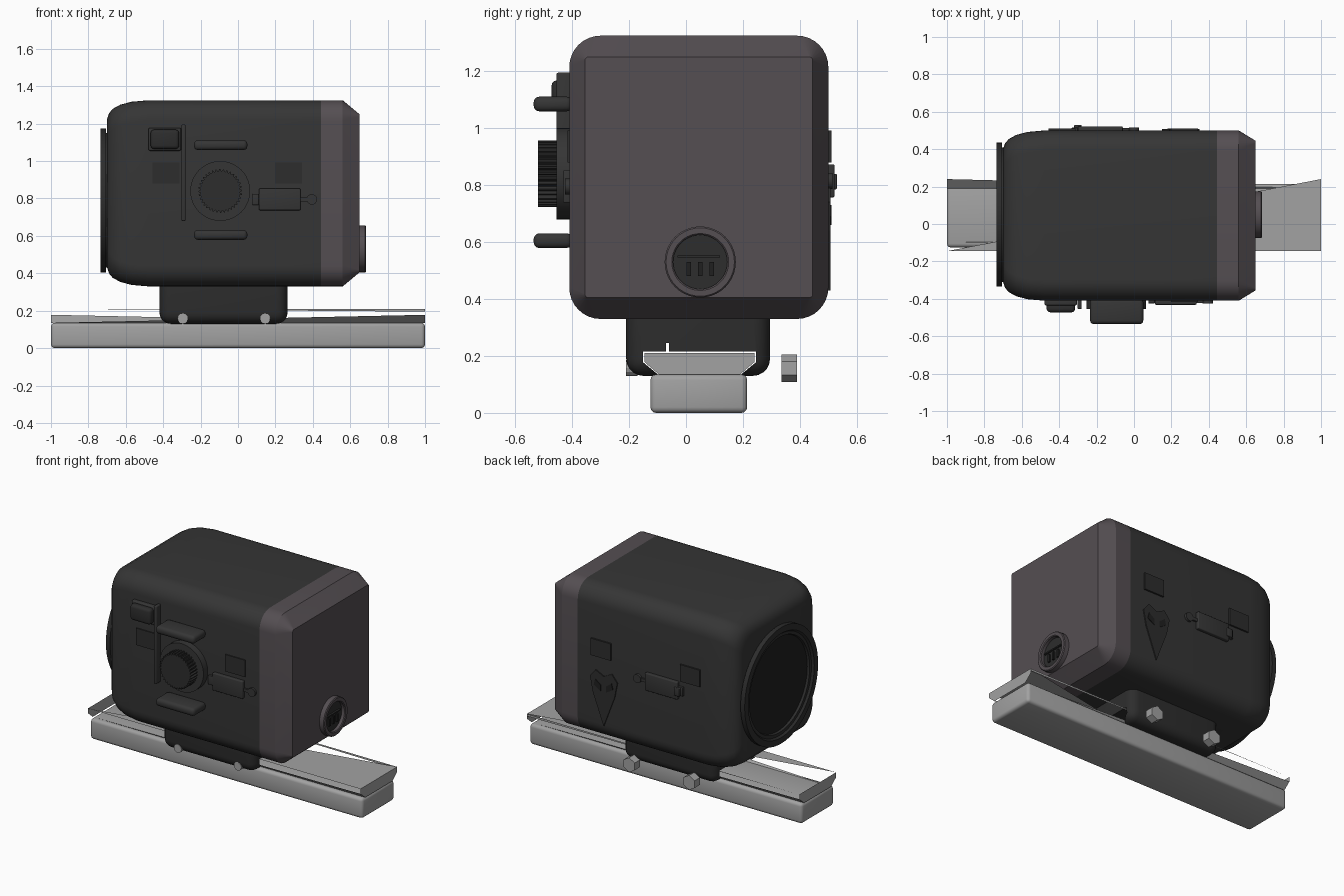
import bpy, bmesh, math
from mathutils import Matrix, Vector

cube = bpy.data.objects.get("Cube")
if cube:
    bpy.data.objects.remove(cube, do_unlink=True)


def material(name, r, g, b):
    m = bpy.data.materials.new(name)
    m.use_nodes = True
    m.diffuse_color = (r, g, b, 1)
    bsdf = next(n for n in m.node_tree.nodes if n.type == 'BSDF_PRINCIPLED')
    bsdf.inputs["Base Color"].default_value = (r, g, b, 1)
    return m


BODY = material("charcoal", .036, .036, .036)
DARK = material("black plastic", .026, .026, .026)
GLASS = material("dark glass", .014, .014, .014)
PURPLE = material("purple grey", .090, .077, .085)
METAL = material("light metal", .36, .36, .36)


def finish(name, bm, mat, angle=35):
    bmesh.ops.recalc_face_normals(bm, faces=bm.faces)
    me = bpy.data.meshes.new(name)
    bm.to_mesh(me)
    bm.free()
    ob = bpy.data.objects.new(name, me)
    bpy.context.collection.objects.link(ob)
    me.materials.append(mat)
    if angle:
        bpy.ops.object.select_all(action='DESELECT')
        ob.select_set(True)
        bpy.context.view_layer.objects.active = ob
        bpy.ops.object.shade_smooth_by_angle(angle=math.radians(angle))
    return ob


def box(name, x, y, z, mat, bevel=0.0, segs=3, edge_rule=None):
    """Box from three (low, high) ranges, with optionally rounded edges."""
    bm = bmesh.new()
    bmesh.ops.create_cube(bm, size=1)
    for v in bm.verts:
        for i, (lo, hi) in enumerate((x, y, z)):
            v.co[i] = hi if v.co[i] > 0 else lo
    if bevel:
        edges = [e for e in bm.edges if edge_rule is None or edge_rule(e)]
        bmesh.ops.bevel(bm, geom=edges, offset=bevel, segments=segs,
                        profile=.5, affect='EDGES')
    return finish(name, bm, mat)


def loft(name, rings, mat, angle=35):
    """Closed skin through rings of equal point count."""
    bm = bmesh.new()
    loops = [[bm.verts.new(p) for p in ring] for ring in rings]
    for a, b in zip(loops, loops[1:]):
        n = len(a)
        for i in range(n):
            j = (i + 1) % n
            bm.faces.new((a[i], a[j], b[j], b[i]))
    bm.faces.new(loops[0])
    bm.faces.new(loops[-1])
    return finish(name, bm, mat, angle)


def prism(name, pts, axis, lo, hi, mat, angle=25):
    """Extrude a 2D outline along x (points are y, z) or y (points are x, z)."""
    place = (lambda p, h: (h, *p)) if axis == 'X' else (lambda p, h: (p[0], h, p[1]))
    return loft(name, [[place(p, h) for p in pts] for h in (lo, hi)], mat, angle)


def circle(cx, cz, r, n=48, start=0):
    return [(cx + r * math.cos(start + math.tau * i / n),
             cz + r * math.sin(start + math.tau * i / n)) for i in range(n)]


def lathe_x(name, profile, y, z, mat, n=64):
    """Revolve (x, radius) points round an x axis; ends are capped."""
    rings = [[(x, *p) for p in circle(y, z, r, n)] for x, r in profile]
    return loft(name, rings, mat)


def rounded_ring(x, dy, dz, r, n=8):
    """Rounded rectangle cross-section of the housing, inset by dy and dz."""
    y0, y1, z0, z1 = -.41 + dy, .5 - dy, .33 + dz, 1.325 - dz
    pts = []
    for k, (cy, cz) in enumerate(((y1 - r, z1 - r), (y0 + r, z1 - r),
                                  (y0 + r, z0 + r), (y1 - r, z0 + r))):
        for i in range(n + 1):
            a = math.pi / 2 * (k + i / n)
            pts.append((x, cy + r * math.cos(a), cz + r * math.sin(a)))
    return pts


# Housing and rear cap
shape = [(.445, 0), (-.48, 0), (-.57, .008), (-.63, .024), (-.67, .046), (-.69, .07), (-.7, .1)]
loft("housing", [rounded_ring(x, d, d, .11) for x, d in shape], BODY, 40)
loft("rear_cap", [rounded_ring(.445, 0, 0, .11), rounded_ring(.56, 0, 0, .11),
                  rounded_ring(.65, .055, .075, .012)], PURPLE, 28)

# Lens: stepped rim and recessed glass
lathe_x("lens_rim", [(-.69, .36), (-.705, .36), (-.705, .385), (-.735, .385), (-.735, .345),
                     (-.722, .335), (-.722, .315), (-.705, .31)], .05, .79, DARK)
lathe_x("lens_glass", [(-.70, .31), (-.708, .31)], .05, .79, GLASS)

# Connector port on the rear cap
lathe_x("port_ring", [(.64, .125), (.68, .125), (.685, .12), (.685, .1),
                      (.68, .095), (.656, .095)], .05, .53, PURPLE, 40)
lathe_x("port_floor", [(.65, .095), (.66, .095)], .05, .53, DARK, 40)
box("port_bar", (.655, .672), (-.03, .12), (.545, .553), DARK)
for i in range(3):
    y = .01 + i * .04
    box("port_pin", (.655, .67), (y - .008, y + .008), (.48, .53), GLASS)

# Dial with ribbed grip
prism("dial_base", circle(-.095, .84, .16), 'Y', -.455, -.40, BODY)
grip = []
for i in range(36):
    for k, r in enumerate((.117, .117, .106, .106)):
        a = math.tau * (i + k / 4) / 36
        grip.append((-.095 + r * math.cos(a), .84 + r * math.sin(a)))
prism("dial_grip", grip, 'Y', -.52, -.45, DARK, 0)

# Guard bars above and below the dial
for z in (.605, 1.085):
    box("guard_bar", (-.235, .05), (-.535, -.40), (z - .026, z + .026), BODY, .02)

# Front fittings
box("slide_track", (-.302, -.28), (-.455, -.40), (.68, 1.195), BODY, .006)
box("switch_base", (-.478, -.305), (-.435, -.40), (1.055, 1.178), BODY, .008)
box("switch_cap", (-.467, -.315), (-.472, -.42), (1.065, 1.168), DARK, .018)
for x in (-.385, .27):
    box("front_label", (x - .073, x + .073), (-.417, -.405), (.88, .992), DARK)
    box("back_label", (x - .073, x + .073), (.495, .511), (.88, .992), DARK)


# Latches on both long sides: plate, tab and pull
def latch(side, y, s, x0, x1, z):
    def depth(d):
        return tuple(sorted((y - s * .01, y + s * d)))
    sign = 1 if x1 > x0 else -1
    xs = tuple(sorted((x0, x1)))
    box(side + "_latch_plate", xs, depth(.022), (z - .058, z + .058), BODY, .006)
    tab = tuple(sorted((x0 - sign * .035, x0)))
    box(side + "_latch_tab", tab, depth(.015), (z - .03, z + .03), BODY, .004)
    link = tuple(sorted((x1, x1 + sign * .05)))
    box(side + "_latch_link", link, depth(.012), (z - .01, z + .01), BODY)
    lo, hi = depth(.015)
    prism(side + "_latch_pull", circle(x1 + sign * .06, z, .028, 20), 'Y', lo, hi, BODY)


latch("front", -.41, -1, .112, .335, .795)
latch("back", .5, 1, -.30, -.06, .815)
box("back_latch_boss", (-.32, -.28), (.5, .53), (.785, .84), BODY, .005)

# Pointed vent on the back: a plain shield of raised strips
prism("vent_plate", [(.25, .43), (.33, .64), (.35, .74), (.31, .79), (.25, .76),
                     (.19, .79), (.15, .74), (.17, .64)], 'Y', .495, .507, DARK, 0)
for s in (-1, 1):
    prism("vent_slot", [(.25 + s * .02, .66), (.25 + s * .07, .69),
                        (.25 + s * .06, .73), (.25 + s * .02, .70)],
          'Y', .50, .511, GLASS, 0)

# Rail base
box("rail_base", (-1, 1), (-.125, .215), (0, .135), METAL, .02)

# Thin dovetail top of the rail, open in places
section = [(-.095, .135), (-.145, .178), (-.145, .21), (.24, .21), (.24, .178), (.19, .135)]
bm = bmesh.new()


def panel(*pts):
    bm.faces.new([bm.verts.new(p) for p in pts])


for x in (-1, 1):
    panel(*[(x, *p) for p in section])
f0, f1, f2, b2, b1, b0 = section
panel((1, *f2), (1, *b2), (-1, *f2))
panel((1, *f1), (1, *f0), (-1, *f0))
panel((1, *b0), (-1, *b0), (-1, *b1))
panel((1, *b2), (-1, *b2), (1, .24, .195))
finish("rail_dovetail", bm, METAL, 0)

# Mount clamp with a dovetail channel and a relief slit
mount = box("mount_clamp", (-.42, .265), (-.21, .295), (.13, .335), DARK, .06, 5,
            lambda e: any(v.co.z < .2 for v in e.verts))
channel = [(-.1, .12), (-.1, .136), (-.151, .178), (-.151, .216), (-.07, .216), (-.07, .245),
           (-.06, .245), (-.06, .216), (.246, .216), (.246, .178), (.195, .136), (.195, .12)]
cutter = prism("channel_cutter", channel, 'X', -.6, .6, DARK, 0)
cutter.hide_render = True
cutter.hide_set(True)
cutter.display_type = 'WIRE'
cut = mount.modifiers.new("channel", 'BOOLEAN')
cut.operation = 'DIFFERENCE'
cut.solver = 'EXACT'
cut.object = cutter
bpy.context.view_layer.objects.active = mount
bpy.ops.object.modifier_apply(modifier=cut.name)
bpy.data.objects.remove(cutter, do_unlink=True)

# Clamp bolts: hex heads behind, bolt ends in front
for x in (-.295, .145):
    prism("bolt_head", circle(x, .157, .048, 6, math.pi / 2), 'Y', .335, .39, METAL, 0)
    prism("bolt_end", circle(x, .157, .028, 12), 'Y', -.211, -.17, METAL)
